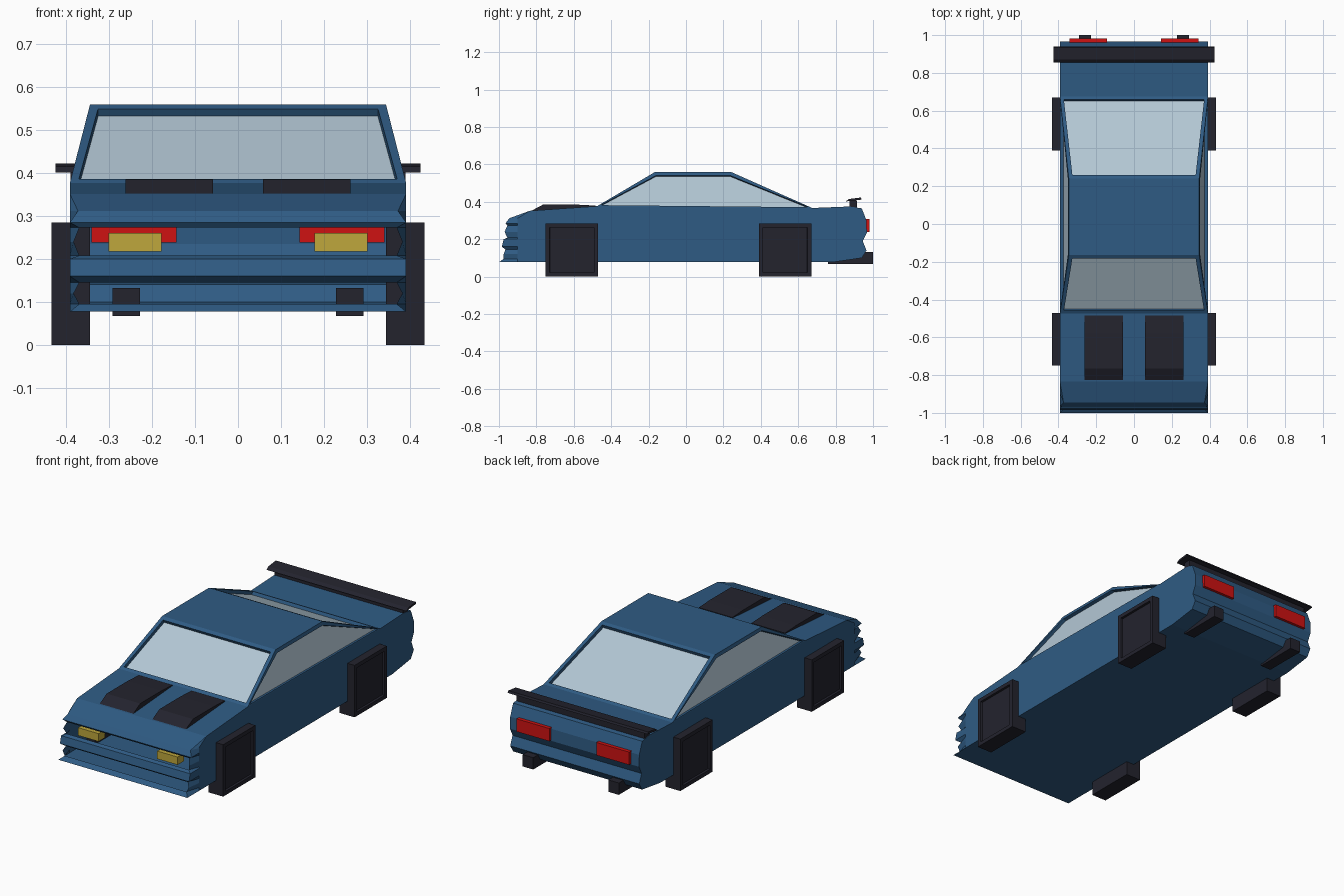
import bpy, bmesh

cube = bpy.data.objects.get("Cube")
if cube:
    bpy.data.objects.remove(cube, do_unlink=True)


def material(name, rgb):
    m = bpy.data.materials.new(name)
    m.use_nodes = True
    m.diffuse_color = (*rgb, 1)
    m.node_tree.nodes["Principled BSDF"].inputs["Base Color"].default_value = (*rgb, 1)
    return m


BLUE = material("blue paint", (0.028, 0.105, 0.23))
BLACK = material("black trim", (0.017, 0.017, 0.027))
GLASS = material("pale glass", (0.45, 0.57, 0.66))
RED = material("red lamp", (0.62, 0.006, 0.006))
YELLOW = material("yellow lamp", (0.52, 0.39, 0.045))


def finish(bm, name, *mats):
    bmesh.ops.recalc_face_normals(bm, faces=bm.faces[:])
    me = bpy.data.meshes.new(name)
    bm.to_mesh(me)
    bm.free()
    for m in mats:
        me.materials.append(m)
    ob = bpy.data.objects.new(name, me)
    bpy.context.collection.objects.link(ob)
    return ob


def prism(name, profile, x0, x1, mat, panel=None):
    """Extrude a (y, z) profile from x0 to x1; panel = (inset, depth) on the x1 end."""
    bm = bmesh.new()
    a, b = ([bm.verts.new((x, y, z)) for y, z in profile] for x in (x0, x1))
    bm.faces.new(a)
    end = bm.faces.new(b)
    n = len(profile)
    for i in range(n):
        j = (i + 1) % n
        bm.faces.new((a[i], a[j], b[j], b[i]))
    if panel:
        bmesh.ops.recalc_face_normals(bm, faces=bm.faces[:])
        bmesh.ops.inset_individual(bm, faces=[end], thickness=panel[0])
        bmesh.ops.inset_individual(bm, faces=[end], thickness=0.002, depth=-panel[1])
    return finish(bm, name, mat)


def box(name, x0, x1, y0, y1, z0, z1, mat, panel=None):
    return prism(name, [(y0, z0), (y1, z0), (y1, z1), (y0, z1)], x0, x1, mat, panel)


# Body shell: rows of (y, z, half width); the nose has two open slots
W = 0.392
hood = [(-0.475, 0.377, W), (-0.835, 0.352, W)]
nose = [(-0.945, 0.312, 0.373), (-0.965, 0.285, W), (-0.955, 0.273, 0.37),
        (-0.97, 0.24, 0.383),
        (-0.955, 0.208, 0.37), (-0.975, 0.2, W), (-0.985, 0.16, W), (-0.965, 0.145, 0.37),
        (-0.975, 0.12, 0.383),
        (-0.975, 0.095, 0.37), (-1.0, 0.077, W)]
tail = [(0.78, 0.077, W), (0.94, 0.1, W), (0.965, 0.14, W), (0.945, 0.19, W),
        (0.967, 0.235, W), (0.965, 0.3, W), (0.94, 0.365, W), (0.875, 0.375, W),
        (0.675, 0.367, W)]
rows = hood + nose + tail
slot_rows = {5, 10}
bm = bmesh.new()
sides = {s: [bm.verts.new((s * x, y, z)) for y, z, x in rows] for s in (-1, 1)}
for i in range(len(rows) - 1):
    if not slot_rows & {i, i + 1}:
        bm.faces.new((sides[1][i], sides[1][i + 1], sides[-1][i + 1], sides[-1][i]))
for s, v in sides.items():
    h, n = len(hood), len(nose)
    front = v[h:h + n]
    col = [bm.verts.new((s * W, -0.9, p.co.z)) for p in front]
    bm.faces.new((v[h - 1], front[0], col[0]))
    for i in range(n - 1):
        bm.faces.new((front[i], front[i + 1], col[i + 1], col[i]))
    bm.faces.new(v[:h] + col + v[h + n:])
finish(bm, "body_shell", BLUE)

# Cabin with recessed windows
bm = bmesh.new()
base = [bm.verts.new(p) for p in ((-W, -0.475, 0.377), (W, -0.475, 0.377),
                                  (W, 0.675, 0.367), (-W, 0.675, 0.367))]
roof = [bm.verts.new((sx * 0.345, y, 0.56)) for sx, y in
        ((-1, -0.165), (1, -0.165), (1, 0.24), (-1, 0.24))]
bm.faces.new(roof)
panes = []
for i in range(4):
    j = (i + 1) % 4
    panes.append(bm.faces.new((base[i], base[j], roof[j], roof[i])))
bm.normal_update()
for i, f in enumerate(panes):
    bmesh.ops.inset_individual(bm, faces=[f], thickness=0.02 if i % 2 else 0.028)
    bmesh.ops.inset_individual(bm, faces=[f], thickness=0.001, depth=-0.018)
    f.material_index = 1
finish(bm, "cabin", BLUE, GLASS)

# Parts repeated on both sides
for s, side in ((-1, "right"), (1, "left")):
    for end, y in (("front", -0.75), ("rear", 0.39)):
        box(f"{end}_{side}_wheel", s * 0.345, s * 0.435, y, y + 0.28, 0, 0.285,
            BLACK, (0.03, 0.012))
    prism(f"{side}_hood_scoop", [(-0.84, 0.345), (-0.765, 0.385), (-0.58, 0.385),
                                 (-0.485, 0.38), (-0.485, 0.36)],
          s * 0.058, s * 0.262, BLACK)
    box(f"{side}_headlight", s * 0.178, s * 0.302, -0.955, -0.9, 0.217, 0.26, YELLOW)
    box(f"{side}_tail_light", s * 0.143, s * 0.342, 0.94, 0.982, 0.238, 0.308, RED)
    box(f"{side}_exhaust", s * 0.228, s * 0.292, 0.76, 1.0, 0.067, 0.132, BLACK)

# Rear spoiler
prism("spoiler_blade", [(0.855, 0.402), (0.94, 0.412), (0.935, 0.423), (0.87, 0.415)],
      -0.425, 0.425, BLACK)
box("spoiler_stand", -0.39, 0.39, 0.875, 0.915, 0.365, 0.408, BLACK)
